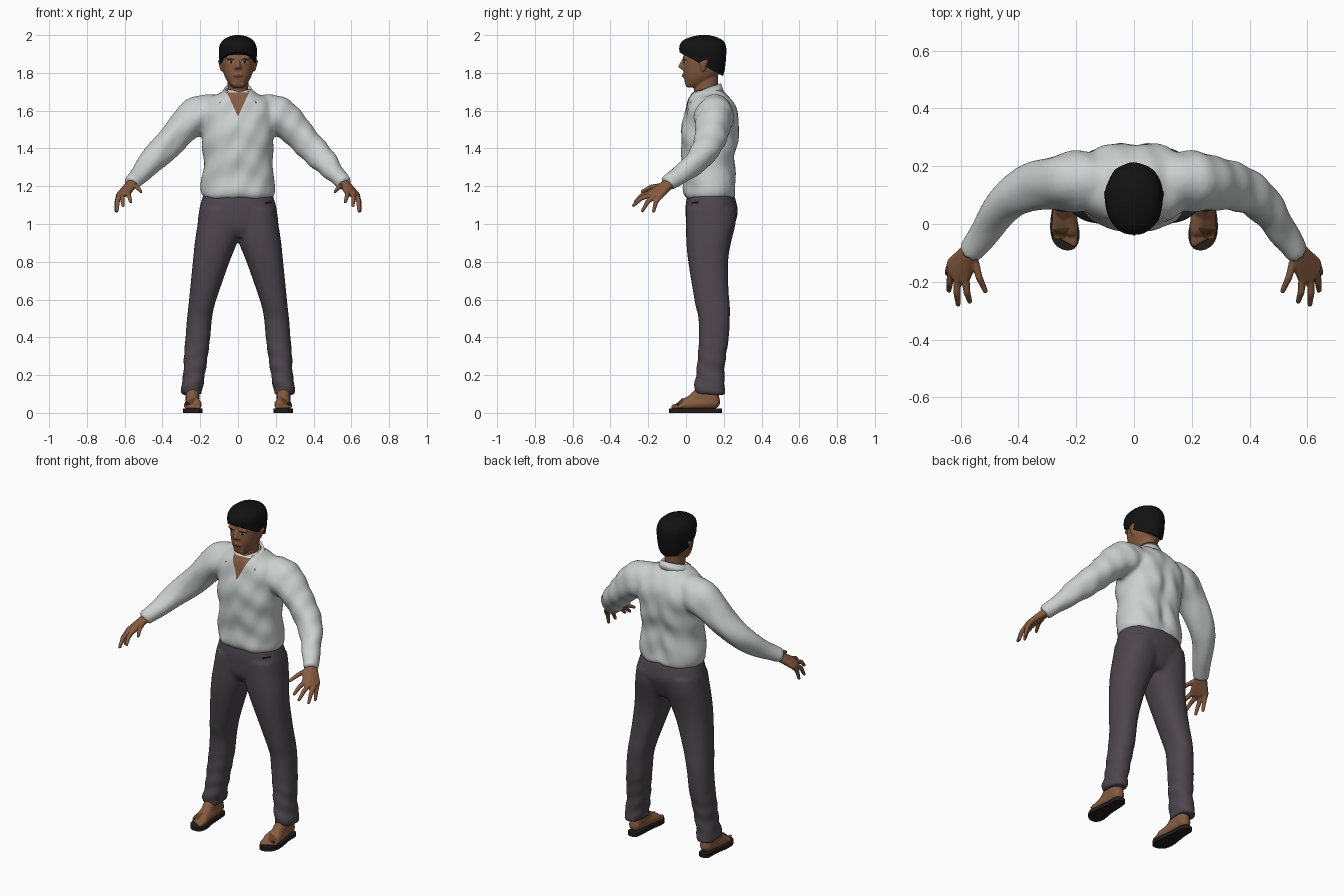
import bpy, bmesh
from math import sin, cos, pi, exp, radians
from mathutils import Vector, Matrix
from mathutils.bvhtree import BVHTree

if "Cube" in bpy.data.objects:
    bpy.data.objects.remove(bpy.data.objects["Cube"])


def material(name, r, g, b):
    m = bpy.data.materials.new(name)
    m.use_nodes = True
    m.diffuse_color = (r, g, b, 1)
    bsdf = next(n for n in m.node_tree.nodes if n.type == 'BSDF_PRINCIPLED')
    bsdf.inputs["Base Color"].default_value = (r, g, b, 1)
    bsdf.inputs["Roughness"].default_value = 0.8
    return m


SHIRT = material("shirt_white", .60, .635, .62)
PANTS = material("trouser_grey", .075, .062, .075)
SKIN = material("skin_brown", .24, .105, .052)
HAIR = material("hair_black", .006, .006, .006)
SOLE = material("sole_dark", .016, .012, .012)
STRAP = material("strap_brown", .10, .05, .015)
LIP = material("lip_brown", .15, .05, .035)
WHITE = material("eye_white", .4, .36, .33)


def smooth_rows(rows, n=4):
    """Spline through rows of numbers."""
    out = []
    for i in range(len(rows) - 1):
        p = [Vector(rows[min(max(k, 0), len(rows) - 1)]) for k in range(i - 1, i + 3)]
        for k in range(n):
            t = k / n
            out.append(p[1] + (p[2] - p[0]) * (t / 2)
                       + (p[0] * 2 - p[1] * 5 + p[2] * 4 - p[3]) * (t * t / 2)
                       + (p[1] * 3 - p[0] - p[2] * 3 + p[3]) * (t ** 3 / 2))
    return out + [Vector(rows[-1])]


def skin_rings(bm, rings):
    vs = [[bm.verts.new(c) for c in ring] for ring in rings]
    n = len(vs[0])
    for a, b in zip(vs, vs[1:]):
        for i in range(n):
            bm.faces.new((a[i], a[(i + 1) % n], b[(i + 1) % n], b[i]))
    bm.faces.new(vs[0][::-1])
    bm.faces.new(vs[-1])


def loft(bm, rows, power=2.3, n=32):
    """Rows are height, left edge, right edge, front, back."""
    rings = []
    for z, x0, x1, y0, y1 in map(tuple, [Vector(r) for r in smooth_rows(rows)]):
        ring = []
        for i in range(n):
            c, s = cos(2 * pi * i / n), sin(2 * pi * i / n)
            c, s = [(abs(q) ** (2 / power)) * (1 if q > 0 else -1) for q in (c, s)]
            ring.append(((x0 + x1) / 2 + c * (x1 - x0) / 2, (y0 + y1) / 2 + s * (y1 - y0) / 2, z))
        rings.append(ring)
    skin_rings(bm, rings)


def centred(rows):
    return [(z, -w, w, y0, y1) for z, w, y0, y1 in rows]


def tube(bm, rows, n=20):
    """Rows are centre x, y, z and radius."""
    rows = smooth_rows(rows)
    pts = [Vector(r[:3]) for r in rows]
    rings = []
    for i, p in enumerate(pts):
        q = (pts[min(i + 1, len(pts) - 1)] - pts[max(i - 1, 0)]).to_track_quat('Z', 'Y')
        rings.append([p + q @ Vector((cos(2 * pi * k / n), sin(2 * pi * k / n), 0)) * rows[i][3]
                      for k in range(n)])
    skin_rings(bm, rings)


def hull(bm, balls):
    """Convex skin around balls given as x, y, z, radius."""
    t = bmesh.new()
    for x, y, z, r in balls:
        for i in range(1, 8):
            for j in range(12):
                a, b = pi * i / 8, pi * j / 6
                t.verts.new((x + r * sin(a) * cos(b), y + r * sin(a) * sin(b), z + r * cos(a)))
    bmesh.ops.convex_hull(t, input=t.verts[:])
    bmesh.ops.delete(t, geom=[v for v in t.verts if not v.link_faces], context='VERTS')
    me = bpy.data.meshes.new("part")
    t.to_mesh(me)
    bm.from_mesh(me)
    bpy.data.meshes.remove(me)


def finish(name, bm, mat, voxel=0, rounds=4, smooth=True, folds=None):
    bmesh.ops.recalc_face_normals(bm, faces=bm.faces[:])
    me = bpy.data.meshes.new(name)
    bm.to_mesh(me)
    bm.free()
    ob = bpy.data.objects.new(name, me)
    bpy.context.collection.objects.link(ob)
    if voxel:
        m = ob.modifiers.new("fuse", 'REMESH')
        m.mode, m.voxel_size = 'VOXEL', voxel
        m = ob.modifiers.new("soften", 'SMOOTH')
        m.factor, m.iterations = 0.5, rounds
        dg = bpy.context.evaluated_depsgraph_get()
        me = bpy.data.meshes.new_from_object(ob.evaluated_get(dg))
        ob.modifiers.clear()
        ob.data = me
    if folds:
        for v, nrm in [(v, v.normal.copy()) for v in me.vertices]:
            v.co += nrm * folds(*v.co)
    me.materials.clear()
    me.materials.append(mat)
    for p in me.polygons:
        p.use_smooth = smooth
    return ob


def mirrored(ob, name):
    me = ob.data.copy()
    me.transform(Matrix.Scale(-1, 4, (1, 0, 0)))
    me.flip_normals()
    twin = bpy.data.objects.new(name, me)
    bpy.context.collection.objects.link(twin)
    return twin


def decal(name, target, outline, mat, lift=.002, down=False, rings=5, split=5):
    """Thin plate draped on a part, from the front or from above."""
    tree = BVHTree.FromPolygons([v.co for v in target.data.vertices],
                                [p.vertices[:] for p in target.data.polygons])
    d = Vector((0, 0, -1)) if down else Vector((0, 1, 0))
    pts = [Vector(p) for p in outline]
    mid = sum(pts, Vector((0, 0))) / len(pts)
    edge = [a.lerp(b, k / split) for a, b in zip(pts, pts[1:] + pts[:1]) for k in range(split)]
    bm = bmesh.new()

    def drop(p):
        start = Vector((p.x, p.y, 3)) if down else Vector((p.x, -3, p.y))
        hit = tree.ray_cast(start, d)[0]
        return bm.verts.new((hit if hit else start + d * 2.95) - d * lift)
    centre = drop(mid)
    loops = [[drop(mid.lerp(p, k / rings)) for p in edge] for k in range(1, rings + 1)]
    n = len(edge)
    for i in range(n):
        j = (i + 1) % n
        bm.faces.new((centre, loops[0][i], loops[0][j]))
        for a, b in zip(loops, loops[1:]):
            bm.faces.new((a[i], b[i], b[j], a[j]))
    return finish(name, bm, mat)


def oval(x, z, w, h, n=10):
    return [(x + w * cos(2 * pi * i / n), z + h * sin(2 * pi * i / n)) for i in range(n)]


# Shirt: body and both sleeves fused into one cloth surface
bm = bmesh.new()
loft(bm, centred([(1.135, .183, .005, .255), (1.165, .197, -.012, .27), (1.25, .19, -.012, .264),
                  (1.35, .184, -.02, .264), (1.45, .19, -.026, .28), (1.53, .195, -.018, .287),
                  (1.6, .2, -.002, .272), (1.66, .165, .018, .24), (1.695, .105, .04, .21),
                  (1.715, .07, .055, .185)]))
for s in (1, -1):
    tube(bm, [(s * x, y, z, r) for x, y, z, r in [
        (.1, .15, 1.6, .09), (.2, .15, 1.573, .106), (.28, .142, 1.52, .092), (.35, .127, 1.445, .082),
        (.42, .09, 1.37, .072), (.48, .03, 1.31, .06), (.535, -.055, 1.247, .047), (.565, -.1, 1.212, .041)]])


def shirt_folds(x, y, z):
    f = .0035 * sin(38 * z + 22 * abs(x) + 9 * y) + .002 * sin(60 * x - 31 * z)
    if y > .18 and abs(x) < .2:
        f -= .014 * exp(-(x / .035) ** 2) * min(1, max(0, 1.68 - z) * 5)
    return f


shirt = finish("shirt", bm, SHIRT, voxel=.011, rounds=5, folds=shirt_folds)

# Open neckline and folded collar
decal("neck_opening", shirt, [(0, 1.568), (.058, 1.695), (-.058, 1.695)], SKIN, lift=.004, rings=8, split=8)
bm = bmesh.new()
rows = []
for i in range(41):
    a = radians(48 + 264 * i / 40)
    front = max(0, cos(a))
    top = 1.695 + .05 * (1 - cos(a)) / 2
    rows.append([bm.verts.new(p) for p in (
        (.06 * sin(a), .105 - .07 * cos(a), top - .02),
        (.07 * sin(a), .107 - .078 * cos(a), top),
        ((.1 + .045 * front) * sin(a), .105 - (.095 + .05 * front) * cos(a), top - .045 - .025 * front))])
for a, b in zip(rows, rows[1:]):
    for k in (0, 1):
        bm.faces.new((a[k], b[k], b[k + 1], a[k + 1]))
collar = finish("collar", bm, SHIRT)
collar.modifiers.new("cloth", 'SOLIDIFY').thickness = .006

# Trousers: hips and both legs fused
bm = bmesh.new()
loft(bm, centred([(.93, .1, .03, .225), (.98, .205, .004, .25), (1.05, .209, -.002, .273),
                  (1.1, .2, -.002, .27), (1.16, .182, .008, .252)]))
leg = [(.098, .19, .297, .047, .206), (.14, .186, .302, .043, .207), (.2, .175, .29, .053, .202),
       (.3, .16, .286, .063, .212), (.4, .147, .278, .068, .227), (.5, .138, .27, .066, .232),
       (.57, .124, .262, .05, .232), (.65, .098, .254, .036, .225), (.8, .045, .239, .012, .223),
       (.9, .005, .229, .002, .238), (1.0, -.02, .214, 0, .262), (1.08, -.02, .2, .002, .266)]
for s in (1, -1):
    loft(bm, [(z, s * a, s * b, y0, y1) for z, a, b, y0, y1 in leg])


def leg_folds(x, y, z):
    return .004 * sin(75 * z + 25 * y + 30 * abs(x)) * max(0, 1 - z / .45)


trousers = finish("trousers", bm, PANTS, voxel=.01, folds=leg_folds)
decal("pocket_mark", trousers, [(.14, 1.106), (.178, 1.11), (.178, 1.12), (.145, 1.117)], HAIR)

# Hands
bm = bmesh.new()
wrist = [(.548, -.068, 1.232, .026), (.566, -.108, 1.208, .025)]
fingers = [((.632, -.132, 1.152), (.645, -.172, 1.068)), ((.63, -.162, 1.15), (.64, -.23, 1.07)),
           ((.611, -.188, 1.155), (.608, -.278, 1.098)), ((.582, -.19, 1.165), (.568, -.268, 1.118)),
           ((.552, -.122, 1.205), (.514, -.232, 1.172))]
hull(bm, wrist + [(*base, .015) for base, tip in fingers])
for base, tip in fingers:
    mid = (Vector(base) + Vector(tip)) / 2 + Vector((.003, -.007, .008))
    hull(bm, [(*base, .014), (*mid, .0125)])
    hull(bm, [(*mid, .0125), (*tip, .009)])
mirrored(finish("left_hand", bm, SKIN, voxel=.0045, rounds=3), "right_hand")

# Feet with toes
bm = bmesh.new()
hull(bm, [(.24, .145, .058, .037), (.243, .125, .15, .036), (.24, .04, .068, .034)])
hull(bm, [(.24, .12, .055, .036), (.24, .04, .066, .034), (.217, -.02, .045, .025), (.264, -.01, .04, .021)])
for i in range(5):
    x, r = .209 + .0165 * i, .0135 - .001 * i
    hull(bm, [(x, -.015, .04, r + .003), (x, -.066 + .008 * i, .032, r)])
foot = finish("left_foot", bm, SKIN, voxel=.005, rounds=2)
mirrored(foot, "right_foot")

# Sandals
strap = decal("left_strap", foot, [(.222, -.012), (.284, -.018), (.275, -.052), (.24, -.05)],
              STRAP, lift=.004, down=True)
mirrored(strap, "right_strap")
bm = bmesh.new()
outline = smooth_rows([(.24, .19), (.272, .175), (.276, .1), (.29, 0), (.28, -.06), (.245, -.089),
                       (.205, -.084), (.188, -.04), (.2, .04), (.205, .13), (.213, .178), (.24, .19)])[:-1]
skin_rings(bm, [[(p.x, p.y, z) for p in outline] for z in (0, .022)])
mirrored(finish("left_sole", bm, SOLE, smooth=False), "right_sole")

# Head with neck, nose, lips and ears
bm = bmesh.new()
loft(bm, centred([(1.6, .055, .045, .17), (1.68, .054, .042, .165), (1.76, .055, .045, .17),
                  (1.82, .055, .05, .17)]), 2)
loft(bm, centred([(1.722, .026, .006, .07), (1.74, .046, -.004, .11), (1.77, .065, -.01, .15),
                  (1.8, .077, -.014, .178), (1.84, .085, -.014, .192), (1.88, .089, -.014, .2),
                  (1.92, .088, -.013, .2), (1.96, .075, 0, .185), (1.985, .045, .04, .15)]), 2.2)
hull(bm, [(0, -.01, 1.872, .009), (0, -.031, 1.834, .01)]
     + [(s * .013, -.014, 1.827, .009) for s in (1, -1)])
hull(bm, [(s * .016, -.008, 1.785, .009) for s in (1, -1)] + [(0, -.013, 1.786, .009)])
hull(bm, [(s * .022, .008, 1.741, .012) for s in (1, -1)])
for s in (1, -1):
    hull(bm, [(s * .05, -.002, 1.88, .012), (s * .02, -.008, 1.878, .01)])
    hull(bm, [(s * .086, .09, 1.815, .008), (s * .096, .108, 1.862, .01), (s * .092, .08, 1.855, .007)])
head = finish("head", bm, SKIN, voxel=.0055, rounds=2)

# Face details
decal("lips", head, oval(0, 1.786, .026, .008), LIP)
for s, side in ((1, "left"), (-1, "right")):
    decal(side + "_eye", head, oval(s * .036, 1.857, .015, .007), WHITE, .0015)
    decal(side + "_iris", head, oval(s * .036, 1.857, .008, .007), HAIR, .003)
    decal(side + "_brow", head, [(s * .015, 1.871), (s * .04, 1.878), (s * .06, 1.87),
                                 (s * .04, 1.871)], HAIR)

# Hair cap, cut along a hairline sloping from forehead to nape
bm = bmesh.new()
loft(bm, centred([(1.76, .07, 0, .18), (1.8, .086, -.012, .2), (1.85, .095, -.022, .208),
                  (1.9, .1, -.034, .212), (1.94, .098, -.036, .211), (1.97, .083, -.018, .197),
                  (1.99, .053, .025, .16), (2.0, .015, .07, .12)]), 2.15, 40)
bmesh.ops.bisect_plane(bm, geom=bm.verts[:] + bm.edges[:] + bm.faces[:], plane_co=(0, -.03, 1.908),
                       plane_no=(0, .128, .23), clear_inner=True)
bmesh.ops.holes_fill(bm, edges=[e for e in bm.edges if e.is_boundary], sides=0)
hair = finish("hair", bm, HAIR, folds=lambda x, y, z: .0015 * sin(90 * x + 40 * y) * min(1, (2 - z) * 12))
hair.data.set_sharp_from_angle(angle=radians(50))
